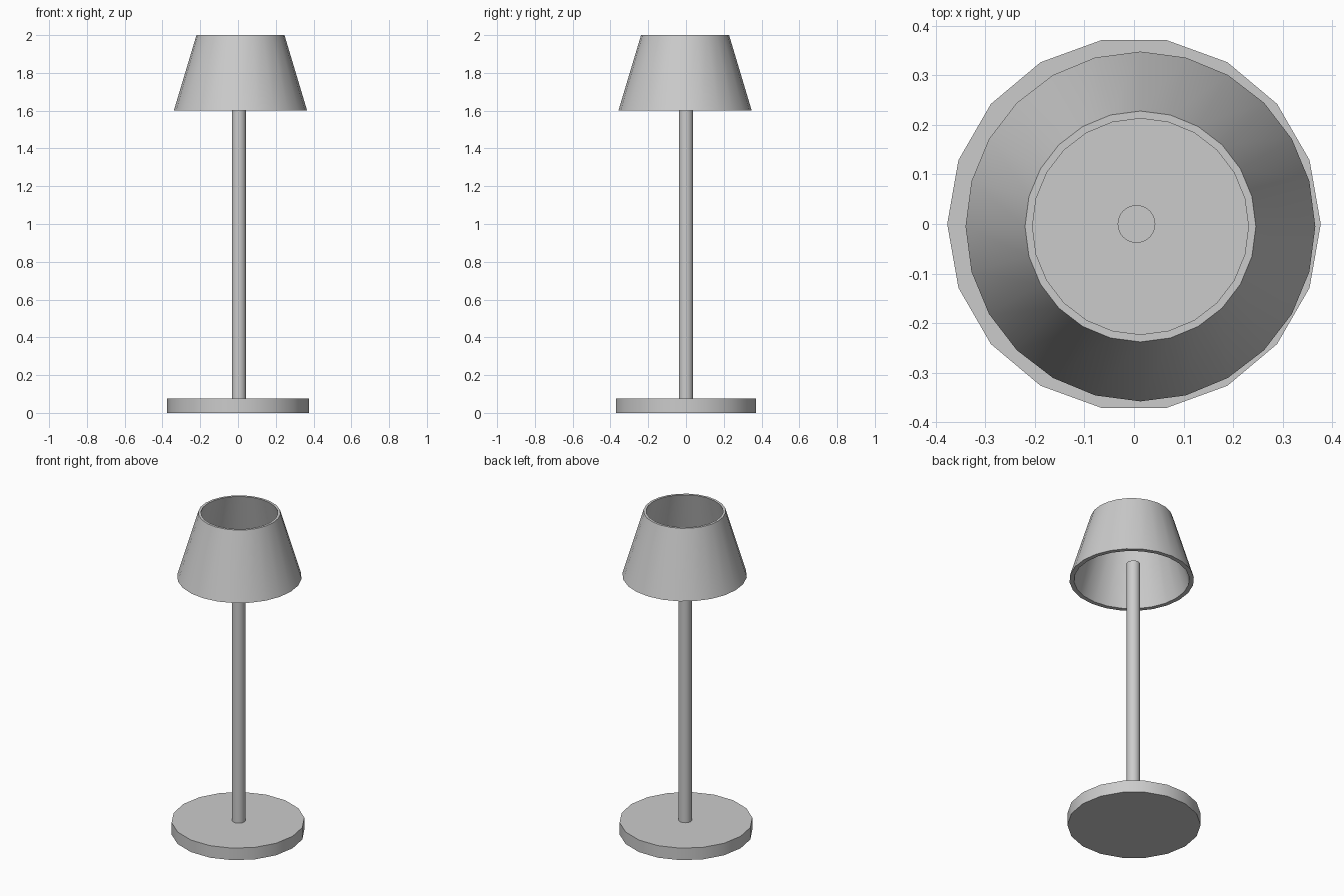
import bpy
import bmesh
from math import cos, sin, pi, radians

cube = bpy.data.objects.get("Cube")
if cube:
    bpy.data.objects.remove(cube, do_unlink=True)

# One matte grey for the whole lamp
GREY = (0.6, 0.6, 0.6, 1.0)
grey = bpy.data.materials.new("light grey")
grey.use_nodes = True
grey.diffuse_color = GREY
shader = next(n for n in grey.node_tree.nodes if n.type == "BSDF_PRINCIPLED")
shader.inputs["Base Color"].default_value = GREY


def lathe(name, profile, sides, centre=(0, 0), closed=False):
    """Revolve (radius, height) points; cap the ends unless the profile is a loop."""
    bm = bmesh.new()
    rings = []
    for r, z in profile:
        rings.append([bm.verts.new((r * cos(2 * pi * i / sides),
                                    r * sin(2 * pi * i / sides), z))
                      for i in range(sides)])
    pairs = list(zip(rings, rings[1:]))
    if closed:
        pairs.append((rings[-1], rings[0]))
    else:
        bm.faces.new(rings[0])
        bm.faces.new(rings[-1])
    for a, b in pairs:
        for i in range(sides):
            j = (i + 1) % sides
            bm.faces.new((a[i], a[j], b[j], b[i]))
    bmesh.ops.recalc_face_normals(bm, faces=bm.faces)
    mesh = bpy.data.meshes.new(name)
    bm.to_mesh(mesh)
    bm.free()
    mesh.materials.append(grey)
    obj = bpy.data.objects.new(name, mesh)
    obj.location = (*centre, 0)
    bpy.context.collection.objects.link(obj)
    bpy.ops.object.select_all(action="DESELECT")
    obj.select_set(True)
    bpy.context.view_layer.objects.active = obj
    bpy.ops.object.shade_smooth_by_angle(angle=radians(30))
    return obj


# Round foot
lathe("base", [(0.377, 0), (0.377, 0.075)], 18)

# Slim pole, ending just inside the shade
lathe("pole", [(0.038, 0.07), (0.038, 1.705)], 32, (0.005, 0))

# Open tapered shade with a thin wall
lathe("shade", [(0.353, 1.6), (0.233, 2.0), (0.218, 2.0), (0.327, 1.6)],
      24, (0.013, -0.005), closed=True)
